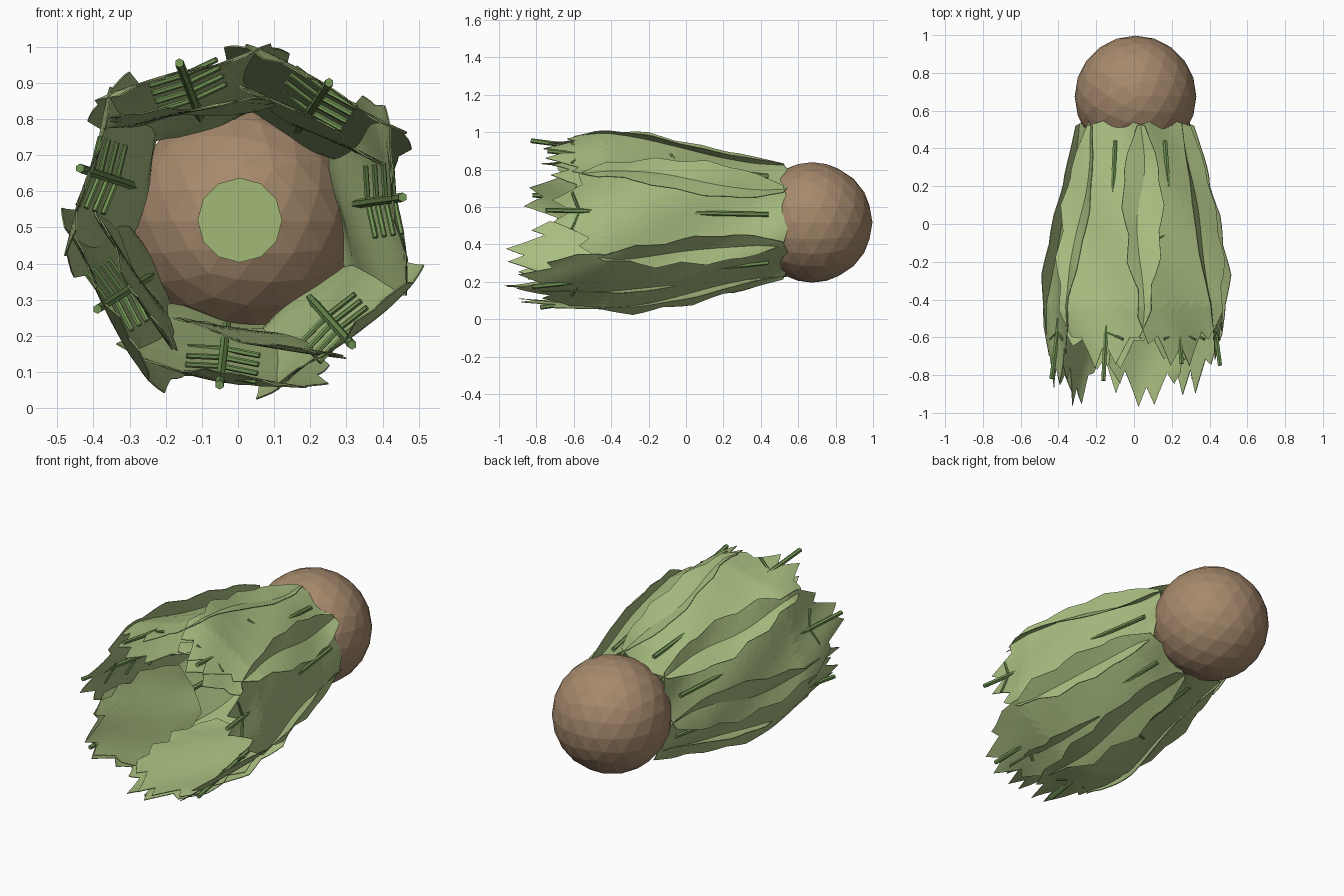
import bpy, bmesh, math, random
from mathutils import Vector

if "Cube" in bpy.data.objects:
    bpy.data.objects.remove(bpy.data.objects["Cube"])

random.seed(11)
CENTER = Vector((0.005, 0, 0.52))


def material(name, rgb):
    m = bpy.data.materials.new(name)
    m.diffuse_color = (*rgb, 1)
    m.use_nodes = True
    m.node_tree.nodes["Principled BSDF"].inputs["Base Color"].default_value = m.diffuse_color
    return m


leaf_mat = material("leaf_green", (0.40, 0.52, 0.22))
stem_mat = material("stem_green", (0.17, 0.30, 0.09))
cork_mat = material("cork_brown", (0.38, 0.25, 0.15))
core_mat = material("core_green", (0.36, 0.49, 0.18))


def interp(table, x):
    # piecewise linear lookup
    for (a, fa), (b, fb) in zip(table, table[1:]):
        if x <= b:
            return fa + (fb - fa) * max(0, (x - a) / (b - a))
    return table[-1][1]


def place(angle, r, t, y):
    # radial / tangential position around the long axis
    c, s = math.cos(angle), math.sin(angle)
    return CENTER + Vector((c * r - s * t, y, s * r + c * t))


def rod(bm, a, b, radius, sides=6):
    d = b - a
    rot = d.to_track_quat('Z', 'Y').to_matrix().to_4x4()
    rot.translation = (a + b) / 2
    bmesh.ops.create_cone(bm, cap_ends=True, segments=sides, radius1=radius,
                          radius2=radius, depth=d.length, matrix=rot)


def finish(bm, name, mat):
    me = bpy.data.meshes.new(name)
    bm.to_mesh(me)
    bm.free()
    ob = bpy.data.objects.new(name, me)
    me.materials.append(mat)
    bpy.context.collection.objects.link(ob)
    return ob


# Rounded faceted nose
bpy.ops.mesh.primitive_ico_sphere_add(subdivisions=3, radius=0.322,
                                      location=(0.008, 0.675, 0.518))
ball = bpy.context.object
ball.name = "cork_ball"
ball.data.materials.append(cork_mat)

# Short plug on the inner side of the nose
bm = bmesh.new()
rod(bm, CENTER + Vector((0, 0.33, 0)), CENTER + Vector((0, 0.5, 0)), 0.117, 12)
finish(bm, "core_plug", core_mat)

# Leaf profiles by distance from the nose (d = 0.57 - y)
OUTER_R = [(0, .27), (.2, .292), (.4, .33), (.6, .37), (.8, .41),
           (1.0, .44), (1.25, .435), (1.55, .425)]
OUTER_W = [(0, .14), (.12, .19), (.3, .25), (.6, .285), (.85, .28),
           (1.05, .24), (1.25, .18), (1.55, .14)]
INNER_R = [(0, .31), (.6, .315), (1.0, .335), (1.55, .35)]
INNER_W = [(0, .1), (.6, .13), (.85, .21), (1.2, .2), (1.55, .12)]
ROWS, COLS = 24, 18


def ragged(n, step, amount):
    # coarse random zigzag of n values with a peak every few steps
    knots = [(k * step, random.uniform(.4, 1) * amount * (1 if k % 2 else -1))
             for k in range(n // step + 2)]
    return [interp(knots, i) for i in range(n)]


def leaf(name, angle, tip, start=.57, radius=OUTER_R, width=OUTER_W, roll=0.0):
    bm = bmesh.new()
    phase = random.uniform(0, 6)
    teeth = ragged(COLS + 1, 3, .085)
    sides = [ragged(ROWS + 1, 3, .022) for _ in range(2)]
    grid = []
    for i in range(ROWS + 1):
        u = i / ROWS
        row = []
        for j in range(COLS + 1):
            v = j / COLS * 2 - 1
            top = start - .05 * abs(v)
            end = tip + .05 + .16 * v * v + teeth[j]
            # teeth only distort the last part of the leaf
            y = top + (end - top) * u
            d = .57 - y
            side = sides[0 if v < 0 else 1][i] * min(1, 3 * u)
            t = v * (interp(width, d) + side * abs(v) ** 3)
            r = interp(radius, d) + roll * t - .12 * t * t
            r += .010 * math.sin(7 * d + 3 * v + phase)
            row.append(bm.verts.new(place(angle, r, t, y)))
        grid.append(row)
    for a, b in zip(grid, grid[1:]):
        for j in range(COLS):
            bm.faces.new((a[j], a[j + 1], b[j + 1], b[j]))
    bmesh.ops.triangulate(bm, faces=bm.faces[:])
    ob = finish(bm, name, leaf_mat)
    mod = ob.modifiers.new("thickness", 'SOLIDIFY')
    mod.thickness = 0.004
    mod.offset = 0


def stem(name, angle, end):
    bm = bmesh.new()

    def axis(y, t=0, lift=0):
        return place(angle, .292 + (.44 - y) * .137 + lift, t, y)

    rod(bm, axis(.44), axis(end), .013)
    # side veins slanting towards the tip
    for y in (-.57, -.4, -.22, -.04):
        for s in (-1, 1):
            rod(bm, axis(y), axis(y - .04, s * .1, .002), .008)
    finish(bm, name, stem_mat)


# Ring of leaves with their stems: angle, leaf tip, stem end, roll
RING = [(8, -.72, -.75, .03), (57, -.76, -.74, -.08), (111, -.76, -.83, .05),
        (162, -.86, -.82, -.05), (212, -.88, -.82, .05), (263, -.88, -.78, .06),
        (312, -.9, -.82, .06)]
for k, (deg, tip, end, roll) in enumerate(RING, 1):
    leaf(f"leaf_{k}", math.radians(deg), tip, roll=roll)
    stem(f"stem_{k}", math.radians(deg), end)

# Longer inner leaves lining the hollow
INNER = [(53, -.74, -.15), (114, -.78, .3), (210, -.96, 0), (280, -.98, .42)]
for k, (deg, tip, roll) in enumerate(INNER, 1):
    leaf(f"inner_leaf_{k}", math.radians(deg), tip, start=-.02,
         radius=INNER_R, width=INNER_W, roll=roll)
